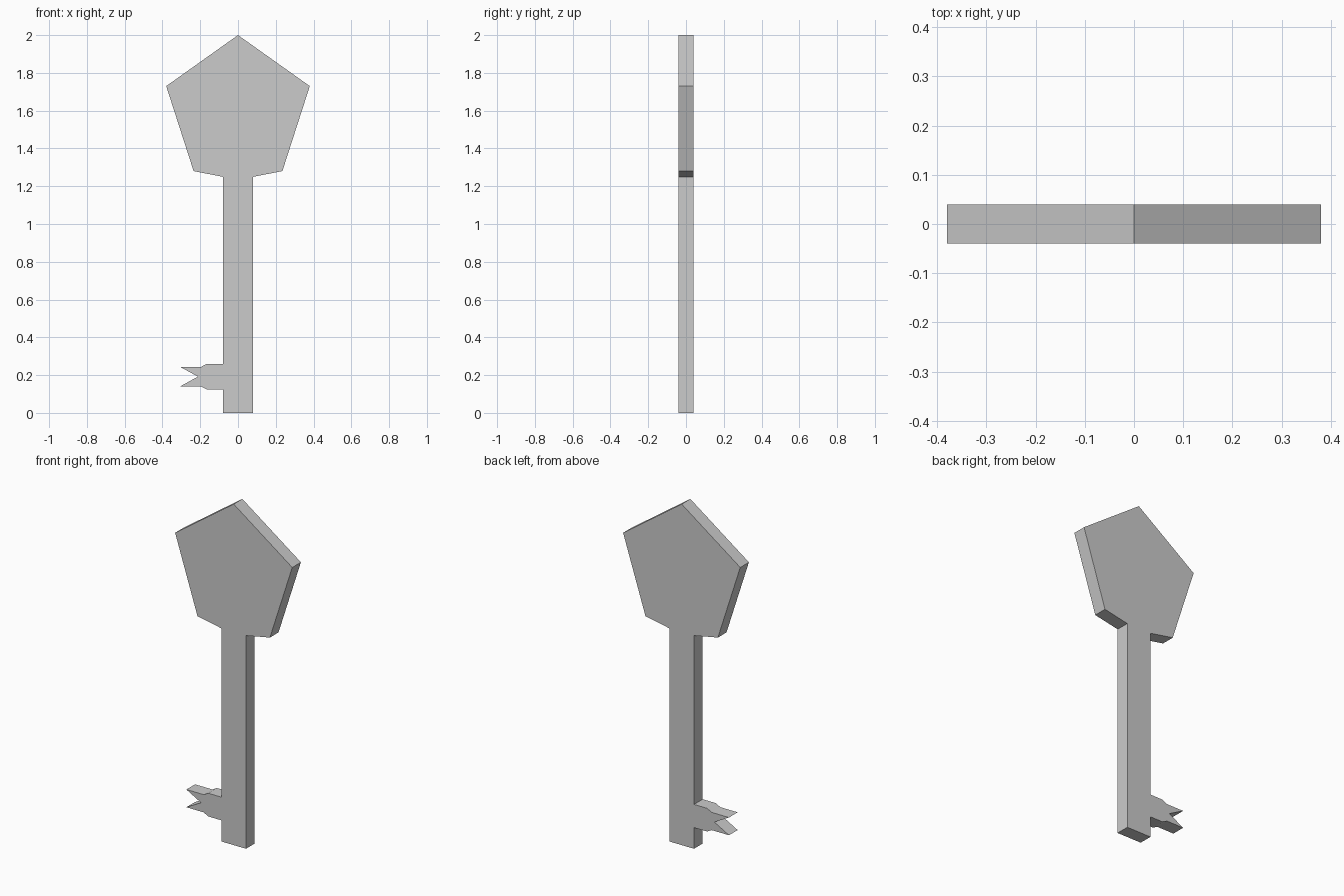
import bpy, bmesh

if "Cube" in bpy.data.objects:
    bpy.data.objects.remove(bpy.data.objects["Cube"])

HALF_DEPTH = 0.04

# Right half of the bow and shaft outline (x, z), from the shaft foot to the bow tip
half = [(0.08, 0.0), (0.08, 1.25), (0.235, 1.28), (0.38, 1.73)]

# Upper half of the forked bit, from the shaft outwards, mirrored about its centre line
BIT_Z = 0.192
bit = [(-0.08, 0.068), (-0.165, 0.068), (-0.195, 0.052), (-0.307, 0.052)]
bit_top = [(x, BIT_Z + h) for x, h in bit]
bit_bottom = [(x, BIT_Z - h) for x, h in reversed(bit)]
bit_outline = bit_top + [(-0.212, BIT_Z)] + bit_bottom

# Whole key outline: right side, tip, left side with the bit, foot
left = [(-x, z) for x, z in reversed(half)]
outline = half + [(0.0, 2.0)] + left[:-1] + bit_outline + left[-1:]

# Extrude the outline into a flat plate
bm = bmesh.new()
face = bm.faces.new([bm.verts.new((x, -HALF_DEPTH, z)) for x, z in outline])
result = bmesh.ops.extrude_face_region(bm, geom=[face], use_keep_orig=True)
moved = [g for g in result["geom"] if isinstance(g, bmesh.types.BMVert)]
bmesh.ops.translate(bm, verts=moved, vec=(0, 2 * HALF_DEPTH, 0))
bmesh.ops.recalc_face_normals(bm, faces=bm.faces)

mesh = bpy.data.meshes.new("key")
bm.to_mesh(mesh)
bm.free()
key = bpy.data.objects.new("key", mesh)
bpy.context.collection.objects.link(key)
